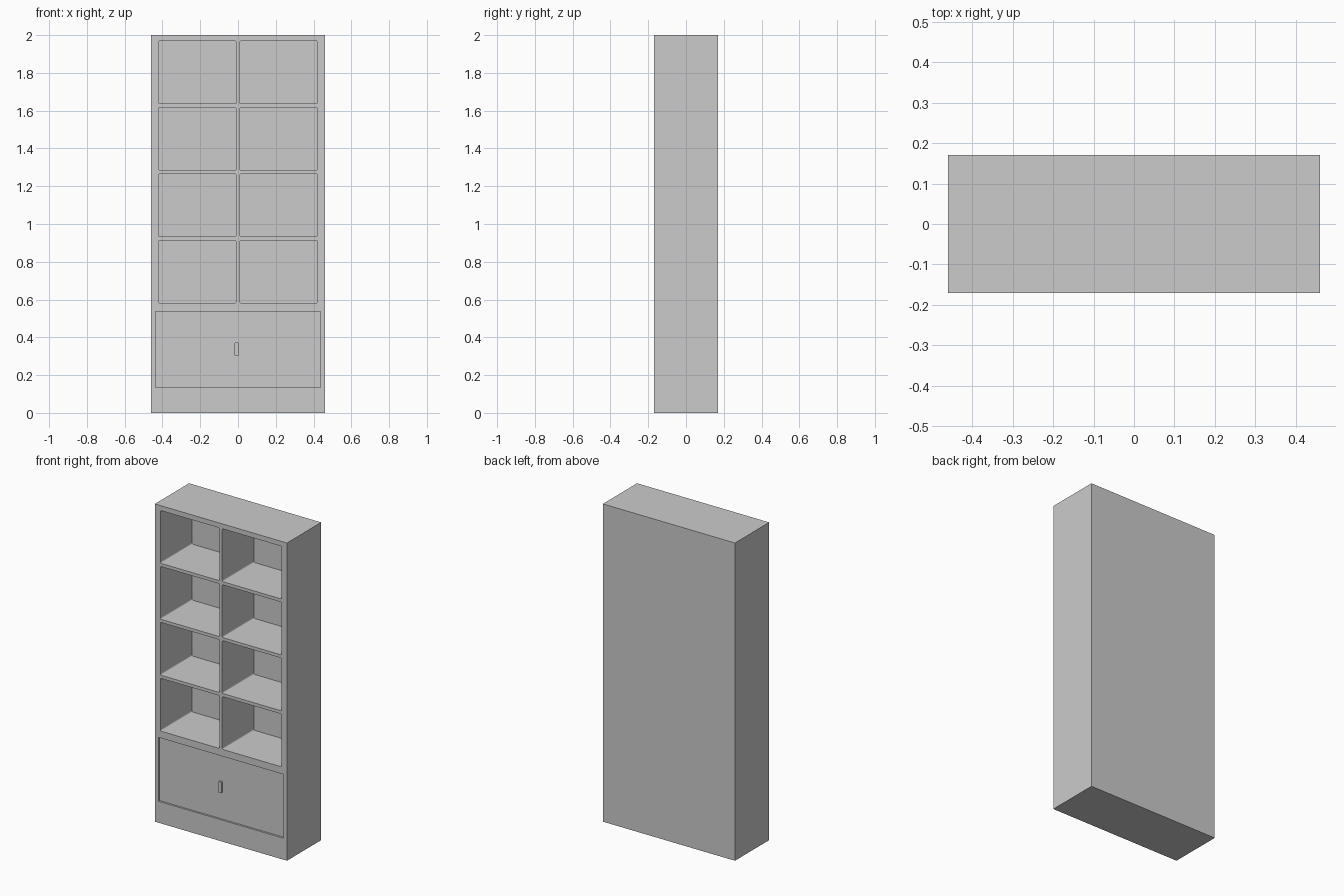
import bpy, bmesh
from mathutils import Matrix

if "Cube" in bpy.data.objects:
    bpy.data.objects.remove(bpy.data.objects["Cube"])

W, D, H = 0.92, 0.34, 2.0
FRONT = -D / 2


def add_box(bm, lo, hi, radius=0.0, segs=3):
    """Add a box; optionally round the edges that run front to back."""
    size = [b - a for a, b in zip(lo, hi)]
    mid = [(a + b) / 2 for a, b in zip(lo, hi)]
    mat = Matrix.Translation(mid) @ Matrix.Diagonal((*size, 1))
    verts = bmesh.ops.create_cube(bm, size=1, matrix=mat)["verts"]
    if radius:
        edges = {e for v in verts for e in v.link_edges
                 if abs(e.verts[0].co.y - e.verts[1].co.y) > 1e-4}
        bmesh.ops.bevel(bm, geom=list(edges), offset=radius, segments=segs,
                        profile=0.5, affect='EDGES')


def make(name, boxes):
    """Create one object from a list of box arguments."""
    bm = bmesh.new()
    for args in boxes:
        add_box(bm, *args)
    mesh = bpy.data.meshes.new(name)
    bm.to_mesh(mesh)
    bm.free()
    ob = bpy.data.objects.new(name, mesh)
    bpy.context.collection.objects.link(ob)
    return ob


# Solid bookcase body
case = make("bookcase_body", [((-W/2, -D/2, 0), (W/2, D/2, H))])

# Eight cubbies with slightly rounded corners
cuts = []
for row in range(4):
    z = 0.581 + row * 0.352
    for x0, x1 in ((-0.422, -0.009), (0.009, 0.422)):
        cuts.append(((x0, FRONT - 0.05, z), (x1, 0.145, z + 0.332), 0.008))

# Shallow recess that forms the drawer front
RECESS = 0.012
cuts.append(((-0.436, FRONT - 0.05, 0.135), (0.436, FRONT + RECESS, 0.537)))

# Carve all openings at once
cutter = make("opening_cutter", cuts)
cutter.hide_render = True
mod = case.modifiers.new("openings", 'BOOLEAN')
mod.object = cutter
mod.operation = 'DIFFERENCE'
mod.solver = 'EXACT'
bpy.context.view_layer.objects.active = case
bpy.ops.object.modifier_apply(modifier=mod.name)
bpy.data.objects.remove(cutter)

# Small pull in the middle of the drawer front
make("drawer_pull", [((-0.018, FRONT + 0.001, 0.302),
                      (0.004, FRONT + RECESS + 0.004, 0.372), 0.004)])
